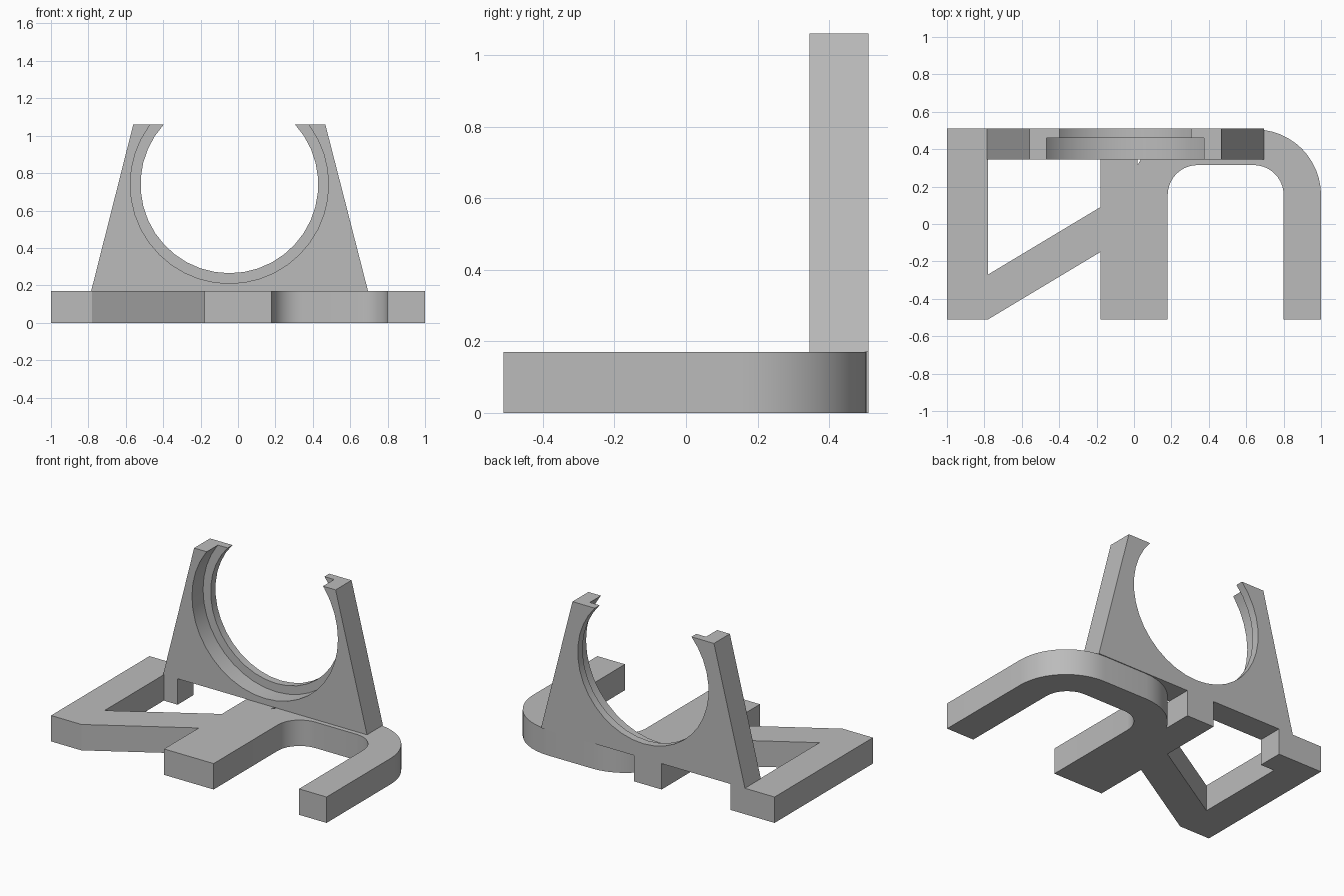
import bpy, bmesh
from math import radians, degrees, sin, cos, asin, acos
from mathutils import Vector

cube = bpy.data.objects.get("Cube")
if cube:
    bpy.data.objects.remove(cube)

grey = bpy.data.materials.new("plain grey")
grey.use_nodes = True
colour = (0.5, 0.5, 0.5, 1)
grey.diffuse_color = colour
grey.node_tree.nodes["Principled BSDF"].inputs["Base Color"].default_value = colour


def arc(cx, cy, r, start, end, steps):
    """Points along a circular arc, angles in degrees."""
    angles = [radians(start + (end - start) * i / steps) for i in range(steps + 1)]
    return [(cx + r * cos(a), cy + r * sin(a)) for a in angles]


def extrude(name, points, offset):
    """Solid made by sweeping a flat outline along an offset."""
    bm = bmesh.new()
    face = bm.faces.new([bm.verts.new(p) for p in points])
    swept = bmesh.ops.extrude_face_region(bm, geom=[face], use_keep_orig=True)
    verts = [g for g in swept["geom"] if isinstance(g, bmesh.types.BMVert)]
    bmesh.ops.translate(bm, verts=verts, vec=Vector(offset))
    bmesh.ops.recalc_face_normals(bm, faces=bm.faces)
    mesh = bpy.data.meshes.new(name)
    bm.to_mesh(mesh)
    bm.free()
    mesh.materials.append(grey)
    obj = bpy.data.objects.new(name, mesh)
    bpy.context.collection.objects.link(obj)
    return obj


def activate(obj):
    bpy.ops.object.select_all(action="DESELECT")
    obj.select_set(True)
    bpy.context.view_layer.objects.active = obj


BACK, FRONT, BASE_TOP, TOP = 0.51, 0.345, 0.17, 1.06

# Base: side bar, diagonal brace, centre bar and rounded arch in one outline
notch = degrees(acos(-0.31 / 0.35))
outline = [(-1, -BACK), (-0.78, -BACK), (-0.18, -0.15), (-0.18, -BACK), (0.18, -BACK)]
outline += arc(0.34, 0.155, 0.16, 180, 90, 10)
outline += arc(0.64, 0.155, 0.16, 90, 0, 10)
outline += [(0.8, -BACK), (1, -BACK)]
outline += arc(0.65, 0.155, 0.35, 0, 90, 12)
outline += arc(0.33, 0.155, 0.35, 90, notch, 8)
outline += [(0.02, BACK), (-0.18, BACK), (-0.18, 0.09), (-0.78, -0.27),
            (-0.78, FRONT), (-0.68, FRONT), (-0.68, BACK), (-1, BACK)]
base = extrude("base_frame", [(x, y, 0) for x, y in outline], (0, 0, BASE_TOP))

# Upright plate: tapered sides around an open-topped round cradle
cx, cz, lip_r, seat_r = -0.046, 0.74, 0.475, 0.53
tip = degrees(asin((TOP - cz) / lip_r))
outline = [(-0.785, BASE_TOP), (0.695, BASE_TOP), (0.467, TOP)]
outline += arc(cx, cz, lip_r, tip, -180 - tip, 28)
outline += [(-0.56, TOP)]
plate = extrude("cradle_plate", [(x, FRONT, z) for x, z in outline], (0, BACK - FRONT, 0))

# Wider recess cut into the front of the cradle, leaving a thin lip behind
ring = arc(cx, cz, seat_r, 0, 360, 40)[:-1]
cutter = extrude("recess_cutter", [(x, 0.2, z) for x, z in ring], (0, 0.26, 0))
cutter.hide_render = True
cut = plate.modifiers.new("recess", "BOOLEAN")
cut.operation, cut.solver, cut.object = "DIFFERENCE", "EXACT", cutter
activate(plate)
bpy.ops.object.modifier_apply(modifier=cut.name)
bpy.data.objects.remove(cutter)

# Smooth curved walls, crisp edges
for obj in (base, plate):
    activate(obj)
    bpy.ops.object.shade_smooth_by_angle(angle=radians(30))
